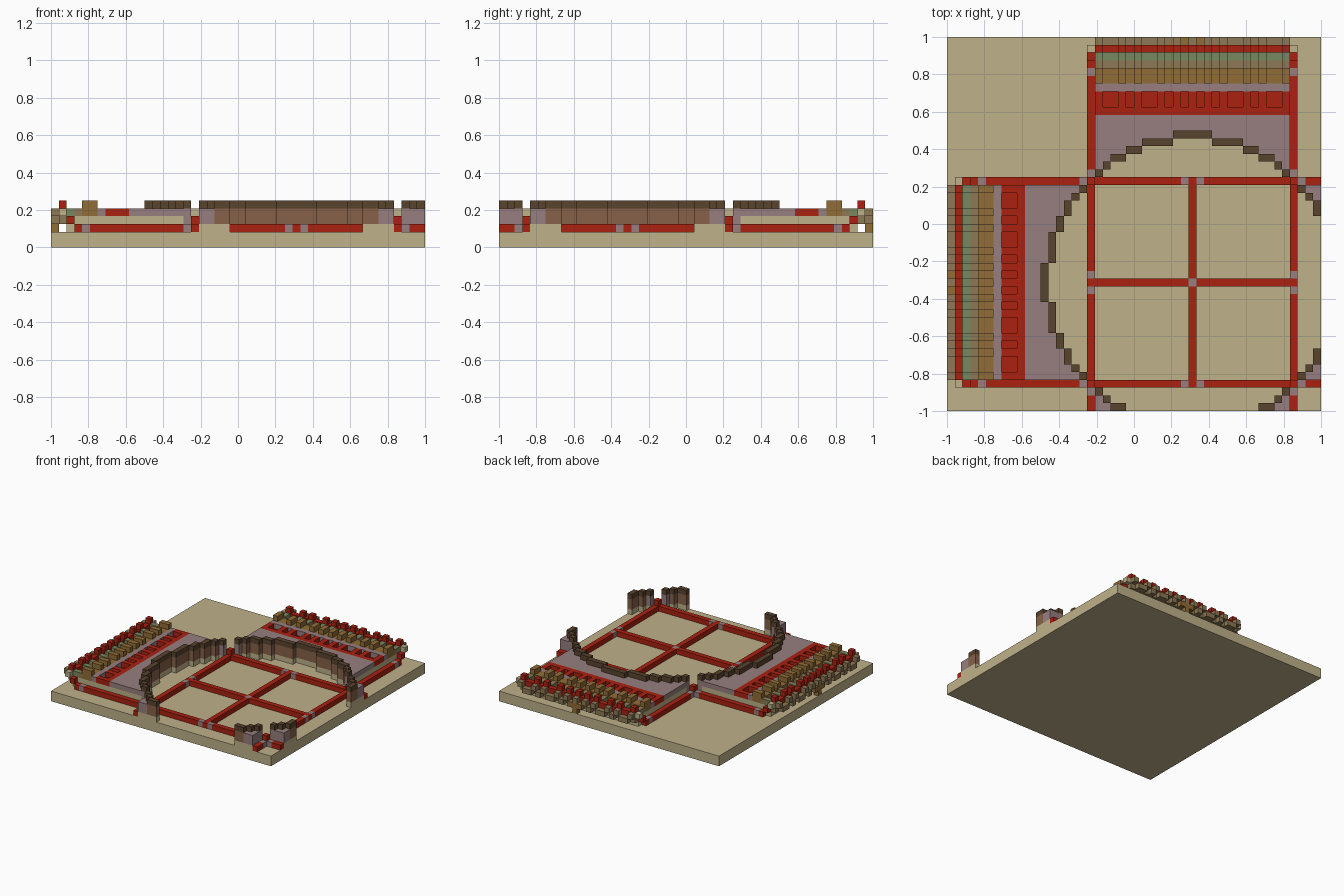
import bpy
import bmesh

if "Cube" in bpy.data.objects:
    bpy.data.objects.remove(bpy.data.objects["Cube"], do_unlink=True)

N = 48                 # blocks along a side
U = 2 / N              # block size

PALETTE = {
    "sand": (0.52, 0.44, 0.255),
    "red": (0.40, 0.015, 0.005),
    "mauve": (0.31, 0.21, 0.21),
    "dark_brown": (0.10, 0.056, 0.026),
    "mid_brown": (0.24, 0.12, 0.065),
    "gold_brown": (0.28, 0.15, 0.036),
    "tan": (0.27, 0.19, 0.09),
    "green": (0.19, 0.25, 0.12),
}
NAMES = list(PALETTE)
MATS = []
for name, rgb in PALETTE.items():
    m = bpy.data.materials.new(name)
    m.use_nodes = True
    m.diffuse_color = (*rgb, 1)
    bsdf = m.node_tree.nodes["Principled BSDF"]
    bsdf.inputs["Base Color"].default_value = (*rgb, 1)
    bsdf.inputs["Roughness"].default_value = 0.9
    MATS.append(m)


def fill(part, xs, ys, zs, color):
    """Fill a range of blocks with one colour."""
    for x in xs:
        for y in ys:
            for z in zs:
                part[x, y, z] = color


def mirrored(part):
    """Reflect a part across the diagonal of the base."""
    return {(N - 1 - y, N - 1 - x, z): c for (x, y, z), c in part.items()}


def in_disk(x, y):
    return (x - 31) ** 2 + (y - 16) ** 2 <= 366


SIDES = ((1, 0, 0), (-1, 0, 0), (0, 1, 0), (0, -1, 0), (0, 0, 1), (0, 0, -1))


def build(name, part, solid):
    """Make a mesh of the exposed block faces."""
    bm = bmesh.new()
    for cell, color in part.items():
        for d in SIDES:
            near = tuple(a + b for a, b in zip(cell, d))
            if near in solid or near[2] < 2:
                continue
            axis = [abs(v) for v in d].index(1)
            u, v = (axis + 1) % 3, (axis + 2) % 3
            corners = []
            for a, b in ((0, 0), (1, 0), (1, 1), (0, 1)):
                p = list(cell)
                p[axis] += d[axis] > 0
                p[u] += a
                p[v] += b
                corners.append(bm.verts.new((p[0] * U - 1, p[1] * U - 1, p[2] * U)))
            if d[axis] < 0:
                corners.reverse()
            bm.faces.new(corners).material_index = NAMES.index(color)
    bmesh.ops.remove_doubles(bm, verts=bm.verts, dist=U / 50)
    me = bpy.data.meshes.new(name)
    bm.to_mesh(me)
    bm.free()
    for m in MATS:
        me.materials.append(m)
    bpy.context.collection.objects.link(bpy.data.objects.new(name, me))


# Base slab
bpy.ops.mesh.primitive_cube_add(size=1, location=(0, 0, U))
base = bpy.context.object
base.name = "base_slab"
base.scale = (2, 2, 2 * U)
base.data.materials.append(MATS[0])

# Beams: two long ones with upturned ends and a short middle one
beams = {}
for x in (18, 44):
    fill(beams, [x], range(45), [2], "red")
    fill(beams, [x], [45], [3], "red")
    fill(beams, [x], [46], [4], "sand")
    fill(beams, [x], [2, 15, 17, 30, 43], [2], "mauve")
    fill(beams, [x], [3, 29], [3], "red")
fill(beams, [31], range(4, 29), [2], "red")
beams.update(mirrored(beams))
beams[31, 16, 2] = "mauve"

# Circular wall, one block thick
ring = {}
for x in range(N):
    for y in range(N):
        edge = in_disk(x, y) and not all(
            in_disk(x + d[0], y + d[1]) for d in SIDES[:4])
        if edge and (19 <= x <= 43 or 4 <= y <= 28):
            end = min(abs(x - 18), abs(x - 44), abs(y - 3), abs(y - 29)) <= 1
            fill(ring, [x], [y], [2], "sand")
            fill(ring, [x], [y], [3, 4], "mauve" if end else "mid_brown")
            fill(ring, [x], [y], [5], "dark_brown")

# Tiled roof: deck, lower slots and raised ridges
slots = {20, 21, 23, 25, 26, 28, 30}
slots |= {62 - x for x in slots}
roof = {}
for x in range(19, 44):
    ridge = x not in slots
    for y in range(30, 46):
        if not in_disk(x, y):
            fill(roof, [x], [y], [2, 3], "sand")
            if y < 38:
                roof[x, y, 4] = "mauve"
    fill(roof, [x], [38], [4], "red")
    fill(roof, [x], [39, 40], [4] if ridge else [3], "red")
    fill(roof, [x], [41], [4], "mauve")
    fill(roof, [x], [42, 43], [4, 5] if ridge else [4], "gold_brown")
    fill(roof, [x], [44], [4] if ridge else [3], "tan")
    fill(roof, [x], [45], [4] if ridge else [3], "green")
    fill(roof, [x], [46], [3, 4], "tan")
    fill(roof, [x], [46], [5] if ridge else [4], "red")
    fill(roof, [x], [47], [4] if ridge else [3], "tan")
# Pendant under the middle of the eave
fill(roof, range(30, 33), [47], [3], "gold_brown")
roof[31, 47, 2] = "gold_brown"

# Small deck remnants at the cut edges
deck = {}
for x in range(19, 44):
    for y in range(3):
        if not in_disk(x, y):
            fill(deck, [x], [y], [2], "sand")
            fill(deck, [x], [y], [3, 4], "mauve")

parts = {
    "lattice_beams": beams,
    "circular_wall": ring,
    "back_roof": roof,
    "right_roof": mirrored(roof),
    "front_deck": deck,
    "left_deck": mirrored(deck),
}
solid = set().union(*parts.values())
for name, part in parts.items():
    build(name, part, solid)
